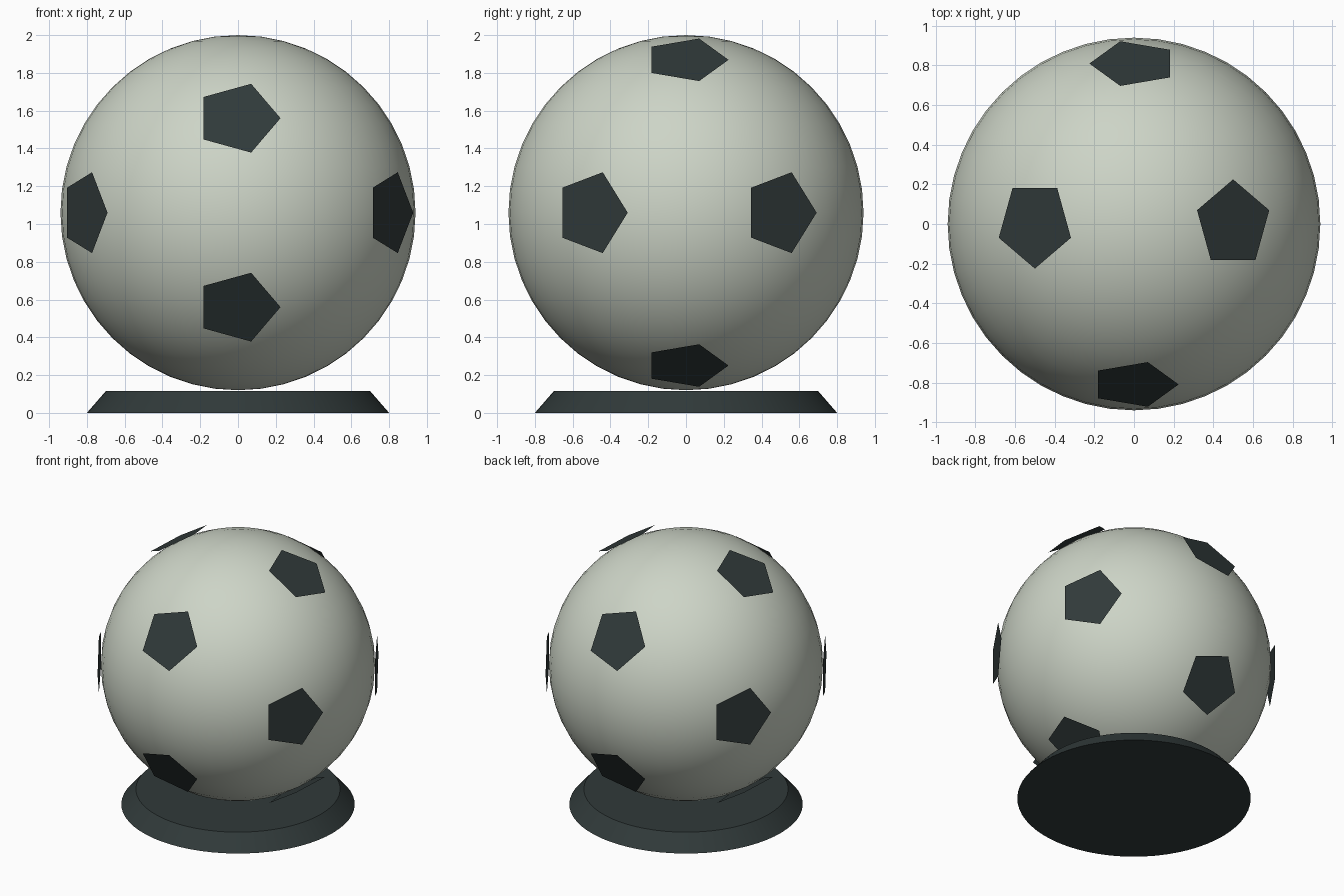
import bpy
import bmesh
from math import cos, sin, tau, radians
from mathutils import Vector

cube = bpy.data.objects.get("Cube")
if cube:
    bpy.data.objects.remove(cube, do_unlink=True)

BALL_RADIUS = 0.94
BALL_CENTRE = Vector((0, 0, 1.06))
BASE_HEIGHT = 0.115
PATCH_RADIUS = 0.225


def make_material(name, colour):
    mat = bpy.data.materials.new(name)
    mat.use_nodes = True
    mat.diffuse_color = colour
    mat.node_tree.nodes["Principled BSDF"].inputs["Base Color"].default_value = colour
    return mat


pale = make_material("pale_grey", (0.61, 0.66, 0.57, 1))
dark = make_material("dark_slate", (0.03, 0.042, 0.042, 1))


def finish(name, mat):
    obj = bpy.context.object
    obj.name = name
    obj.data.materials.append(mat)
    bpy.ops.object.shade_smooth_by_angle(angle=radians(30))


# Ball
bpy.ops.mesh.primitive_uv_sphere_add(
    segments=48, ring_count=24, radius=BALL_RADIUS, location=BALL_CENTRE)
finish("ball", pale)

# Tapered round stand
bpy.ops.mesh.primitive_cone_add(
    vertices=64, radius1=0.8, radius2=0.7, depth=BASE_HEIGHT,
    location=(0, 0, BASE_HEIGHT / 2))
finish("stand", dark)


# Flat pentagon patch, its point turned sideways around the ball
def add_patch(index, normal):
    side = Vector((0, 0, 1)).cross(normal).normalized()
    up = normal.cross(side)
    bm = bmesh.new()
    corners = [side * cos(tau * i / 5) + up * sin(tau * i / 5) for i in range(5)]
    bm.faces.new([bm.verts.new(c * PATCH_RADIUS) for c in corners])
    mesh = bpy.data.meshes.new("pentagon_patch")
    bm.to_mesh(mesh)
    bm.free()
    mesh.materials.append(dark)
    obj = bpy.data.objects.new(f"pentagon_patch_{index}", mesh)
    obj.location = BALL_CENTRE + normal * (BALL_RADIUS * 1.012)
    bpy.context.collection.objects.link(obj)


# Twelve patches at the corners of an icosahedron
golden = (1 + 5 ** 0.5) / 2
directions = []
for a in (-1, 1):
    for b in (-golden, golden):
        directions += [(0, b, a), (b, a, 0), (a, 0, b)]
for index, direction in enumerate(directions, 1):
    add_patch(index, Vector(direction).normalized())
